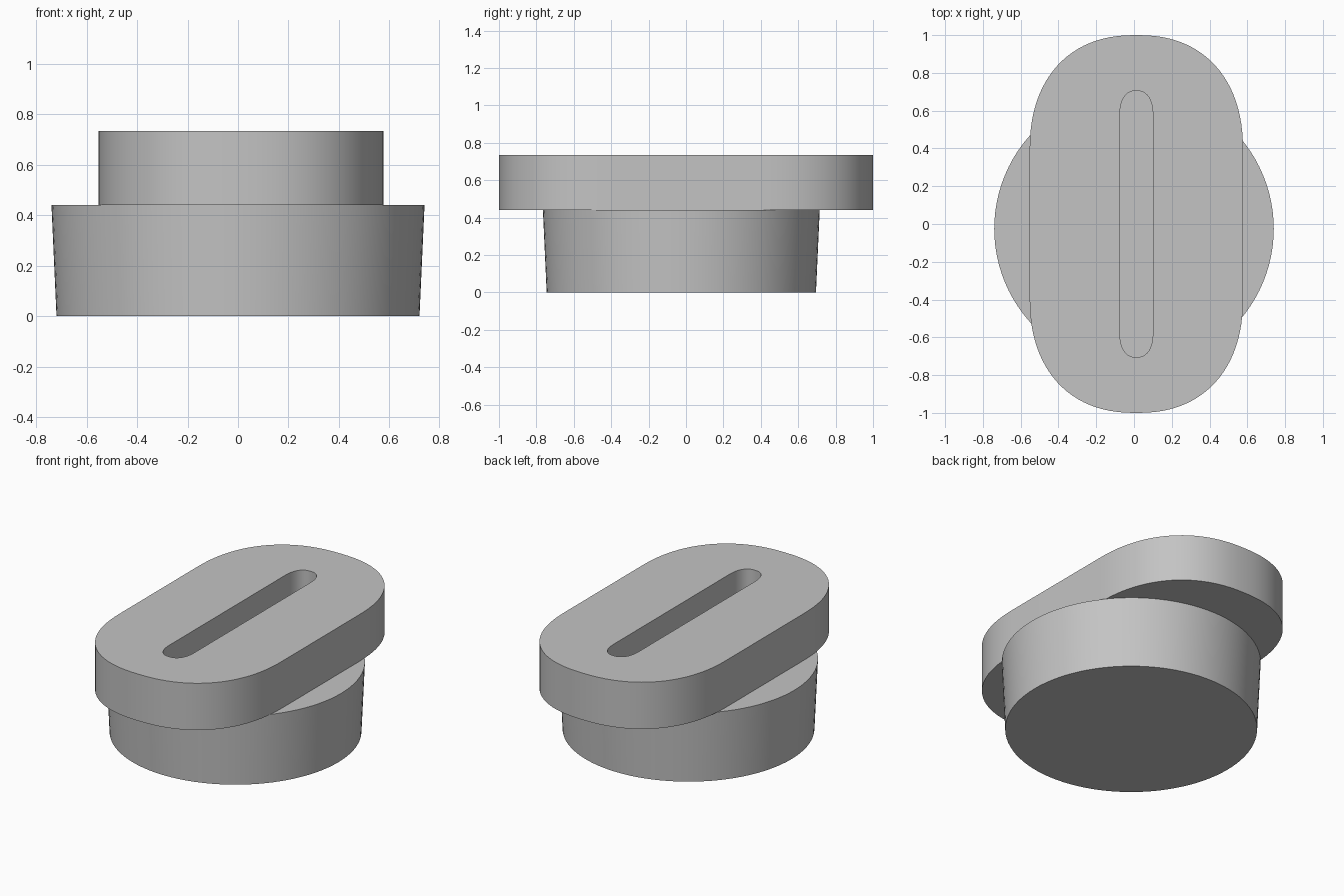
import bpy
import bmesh
from math import cos, sin, pi, radians

if "Cube" in bpy.data.objects:
    bpy.data.objects.remove(bpy.data.objects["Cube"], do_unlink=True)

grey = bpy.data.materials.new("plain grey")
grey.use_nodes = True
grey.diffuse_color = (0.55, 0.55, 0.55, 1)
grey.node_tree.nodes["Principled BSDF"].inputs["Base Color"].default_value = (0.55, 0.55, 0.55, 1)

BASE_TOP, PLATE_TOP = 0.44, 0.735


def finish(bm, name):
    """Turn a bmesh into a smooth-shaded object with sharp rims."""
    bmesh.ops.recalc_face_normals(bm, faces=bm.faces)
    mesh = bpy.data.meshes.new(name)
    bm.to_mesh(mesh)
    bm.free()
    mesh.materials.append(grey)
    obj = bpy.data.objects.new(name, mesh)
    bpy.context.collection.objects.link(obj)
    bpy.ops.object.select_all(action="DESELECT")
    obj.select_set(True)
    bpy.context.view_layer.objects.active = obj
    bpy.ops.object.shade_smooth_by_angle(angle=radians(30))
    return obj


def rounded_outline(half_width, half_length, straight, power, steps=24):
    """Long outline with straight sides and full, rounded ends."""
    points = []
    for end in (1, -1):
        for i in range(2 * steps + 1):
            a = pi * i / (2 * steps)
            c, s = cos(a), max(sin(a), 0)
            x = abs(c) ** (2 / power) * (1 if c > 0 else -1) * half_width
            y = straight + s ** (2 / power) * (half_length - straight)
            points.append((x * end, y * end))
    return points


def bridge(bm, loop_a, loop_b):
    for i in range(len(loop_a)):
        j = (i + 1) % len(loop_a)
        bm.faces.new((loop_a[i], loop_a[j], loop_b[j], loop_b[i]))


# Tapered round base
bm = bmesh.new()
bmesh.ops.create_cone(bm, cap_ends=True, segments=96, radius1=0.72, radius2=0.74, depth=BASE_TOP)
bmesh.ops.translate(bm, verts=bm.verts, vec=(0, -0.025, BASE_TOP / 2))
finish(bm, "round_base")

# Long plate with a slot running down to the base
outer = rounded_outline(0.565, 1.0, 0.38, 2.3)
slot = rounded_outline(0.0875, 0.705, 0.57, 2.4)
bm = bmesh.new()
loops = [[bm.verts.new((x + 0.0125, y, z)) for x, y in outline]
         for outline, z in ((outer, BASE_TOP), (outer, PLATE_TOP), (slot, PLATE_TOP), (slot, BASE_TOP))]
for k in range(4):
    bridge(bm, loops[k], loops[(k + 1) % 4])
finish(bm, "slotted_plate")
